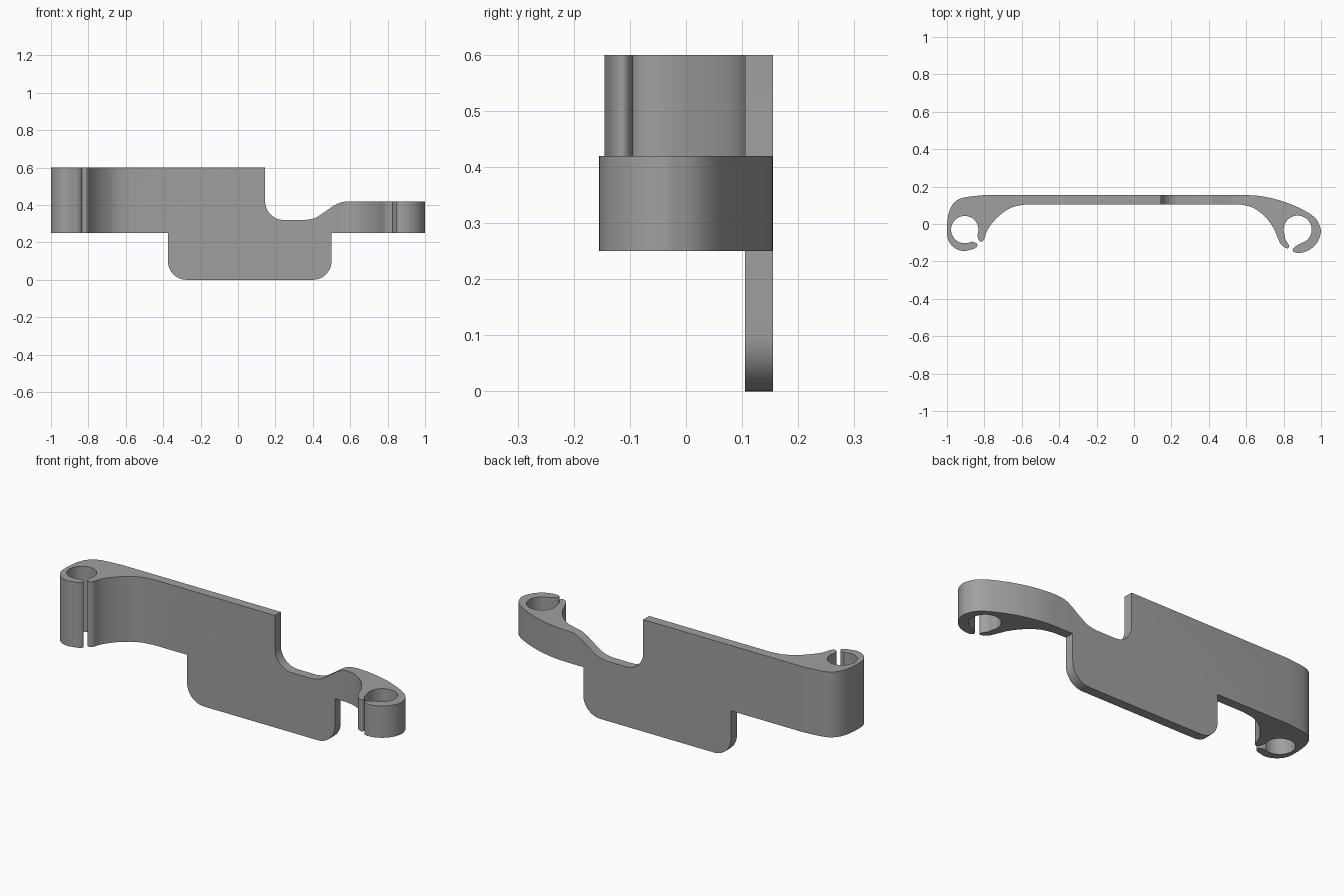
import bpy, bmesh, math
from mathutils import Vector

if "Cube" in bpy.data.objects:
    bpy.data.objects.remove(bpy.data.objects["Cube"])


def arc(cx, cy, r, a0, a1, n):
    """Points along a circular arc, angles in degrees."""
    angles = [math.radians(a0 + (a1 - a0) * i / n) for i in range(n + 1)]
    return [(cx + r * math.cos(a), cy + r * math.sin(a)) for a in angles]


def spline(pts, n=5):
    """Smooth curve through the given points."""
    p = [Vector(q) for q in pts]
    p = [2 * p[0] - p[1]] + p + [2 * p[-1] - p[-2]]
    out = []
    for a, b, c, d in zip(p, p[1:], p[2:], p[3:]):
        for i in range(n):
            t = i / n
            v = 0.5 * (2 * b + (c - a) * t + (2 * a - 5 * b + 4 * c - d) * t * t
                       + (3 * b - a - 3 * c + d) * t ** 3)
            out.append(tuple(v))
    return out + [tuple(p[-2])]


def prism(name, pts, place, depth):
    """Extrude a closed outline; place maps 2D points to 3D."""
    bm = bmesh.new()
    verts = []
    for q in pts:
        co = Vector(place(*q))
        if not verts or (co - verts[-1].co).length > 1e-4:
            verts.append(bm.verts.new(co))
    face = bm.faces.new(verts)
    ext = bmesh.ops.extrude_face_region(bm, geom=[face])
    moved = [g for g in ext["geom"] if isinstance(g, bmesh.types.BMVert)]
    bmesh.ops.translate(bm, verts=moved, vec=depth)
    bmesh.ops.recalc_face_normals(bm, faces=bm.faces)
    mesh = bpy.data.meshes.new(name)
    bm.to_mesh(mesh)
    bm.free()
    ob = bpy.data.objects.new(name, mesh)
    bpy.context.collection.objects.link(ob)
    return ob


# Plan outline: flat back, right open clip, front sweep, left open clip
plan = spline([(0.54, 0.155), (0.67, 0.15), (0.80, 0.12), (0.915, 0.07),
               (0.975, 0.025), (1.0, -0.03)])
plan += arc(0.875, -0.03, 0.125, 0, -90, 16)
plan += spline([(0.875, -0.155), (0.855, -0.15), (0.849, -0.135),
                (0.867, -0.117), (0.90, -0.10)])
plan += arc(0.875, -0.03, 0.075, -70, 205, 36)
plan += spline([(0.807, -0.062), (0.811, -0.085), (0.829, -0.115), (0.82, -0.13),
                (0.787, -0.11), (0.767, -0.07), (0.745, -0.02), (0.70, 0.04),
                (0.64, 0.085), (0.58, 0.102), (0.53, 0.105)])
plan += spline([(-0.575, 0.105), (-0.64, 0.093), (-0.69, 0.068), (-0.745, 0.02),
                (-0.785, -0.035), (-0.80, -0.08), (-0.817, -0.095),
                (-0.832, -0.083), (-0.837, -0.057)])
plan += arc(-0.905, -0.03, 0.073, -22, 298, 40)
plan += spline([(-0.871, -0.094), (-0.847, -0.10), (-0.837, -0.115),
                (-0.855, -0.132), (-0.905, -0.145)])
plan += arc(-0.905, -0.05, 0.095, 270, 180, 12)
plan += spline([(-1.0, -0.05), (-0.999, 0.0), (-0.99, 0.06), (-0.965, 0.11),
                (-0.915, 0.14), (-0.80, 0.155)])

# Front outline: tall left arm, notch, low right arm, rounded tab below
front = [(-1.1, 0.25), (-1.1, 0.6), (0.145, 0.6)]
front += arc(0.245, 0.42, 0.10, 180, 270, 12)
front += spline([(0.36, 0.32), (0.41, 0.33), (0.46, 0.36), (0.51, 0.395),
                 (0.55, 0.414), (0.60, 0.42)])
front += [(1.1, 0.42), (1.1, 0.25), (0.5, 0.25)]
front += arc(0.4, 0.1, 0.10, 0, -90, 12)
front += arc(-0.275, 0.1, 0.10, 270, 180, 12)
front += [(-0.375, 0.25)]

bracket = prism("clip_bracket", plan, lambda x, y: (x, y, -0.1), (0, 0, 0.9))
cutter = prism("front_outline_cutter", front, lambda x, z: (x, -0.4, z), (0, 0.8, 0))
cutter.hide_render = True

# Keep only what lies inside both outlines
bpy.context.view_layer.objects.active = bracket
bracket.select_set(True)
mod = bracket.modifiers.new("outline", 'BOOLEAN')
mod.operation = 'INTERSECT'
mod.solver = 'EXACT'
mod.object = cutter
bpy.ops.object.modifier_apply(modifier=mod.name)
bpy.data.objects.remove(cutter, do_unlink=True)

# Single grey finish, smooth curves with crisp edges
grey = bpy.data.materials.new("plain grey")
grey.diffuse_color = (0.35, 0.35, 0.35, 1)
grey.use_nodes = True
grey.node_tree.nodes["Principled BSDF"].inputs["Base Color"].default_value = grey.diffuse_color
bracket.data.materials.clear()
bracket.data.materials.append(grey)
bpy.ops.object.shade_smooth_by_angle(angle=math.radians(35))
